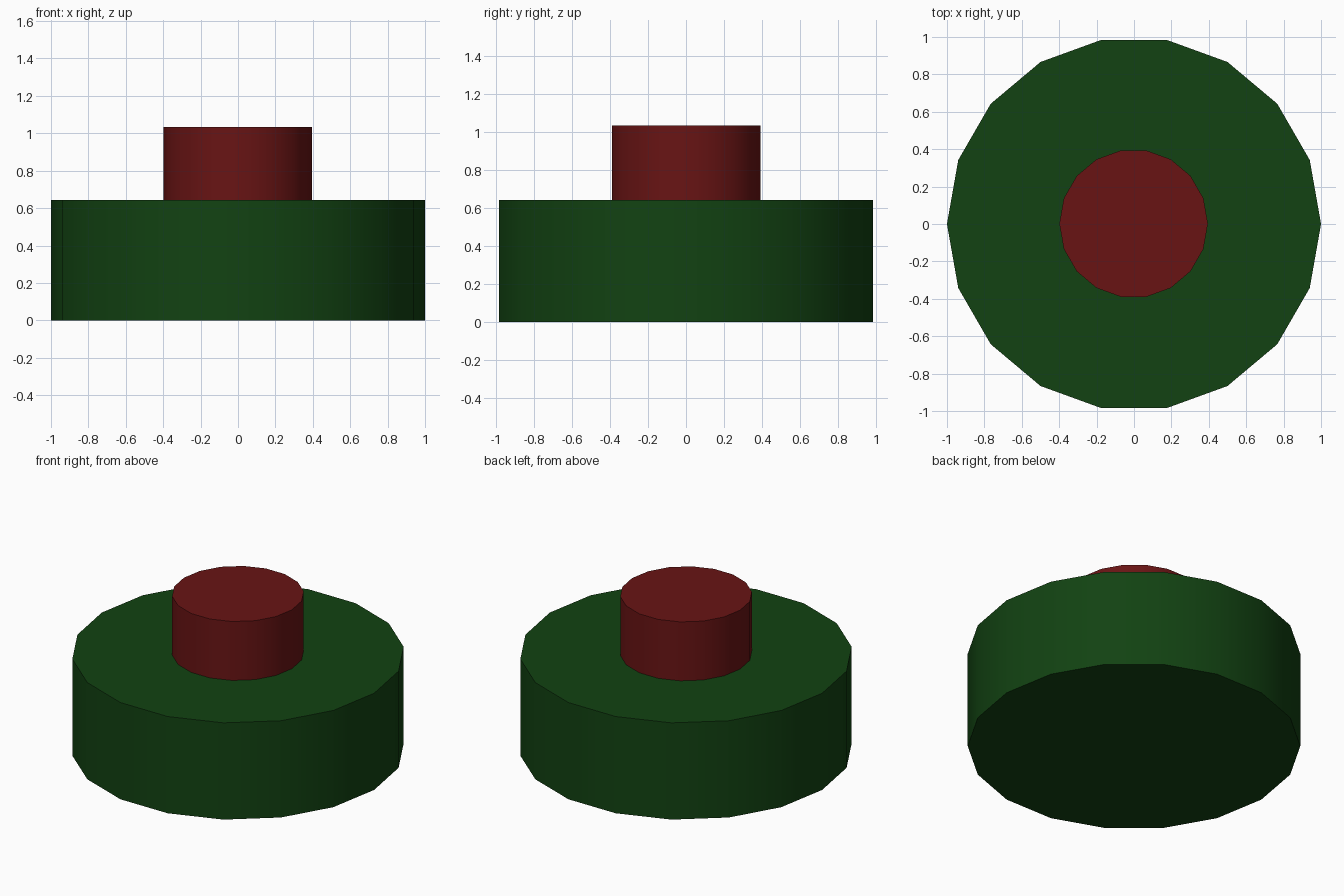
import bpy
import math

if "Cube" in bpy.data.objects:
    bpy.data.objects.remove(bpy.data.objects["Cube"])


def disc(name, radius, z0, z1, color, x=0.0, y=0.0):
    """18-sided solid disc with a corner on the x axis, smooth sides and sharp rims."""
    bpy.ops.mesh.primitive_cylinder_add(
        vertices=18, radius=radius, depth=z1 - z0,
        location=(x, y, (z0 + z1) / 2), rotation=(0, 0, math.pi / 2))
    obj = bpy.context.object
    obj.name = name
    bpy.ops.object.transform_apply(location=False, rotation=True, scale=False)
    bpy.ops.object.shade_smooth_by_angle(angle=math.radians(30))
    mat = bpy.data.materials.new(name + "_color")
    mat.diffuse_color = color
    mat.use_nodes = True
    mat.node_tree.nodes["Principled BSDF"].inputs["Base Color"].default_value = mat.diffuse_color
    obj.data.materials.append(mat)
    return obj


# Wide green base
disc("base", 1.0, 0.0, 0.642, (0.006, 0.055, 0.006, 1))

# Red push button standing on the base
disc("button", 0.397, 0.642, 1.033, (0.14, 0.007, 0.007, 1), x=-0.002, y=0.002)
